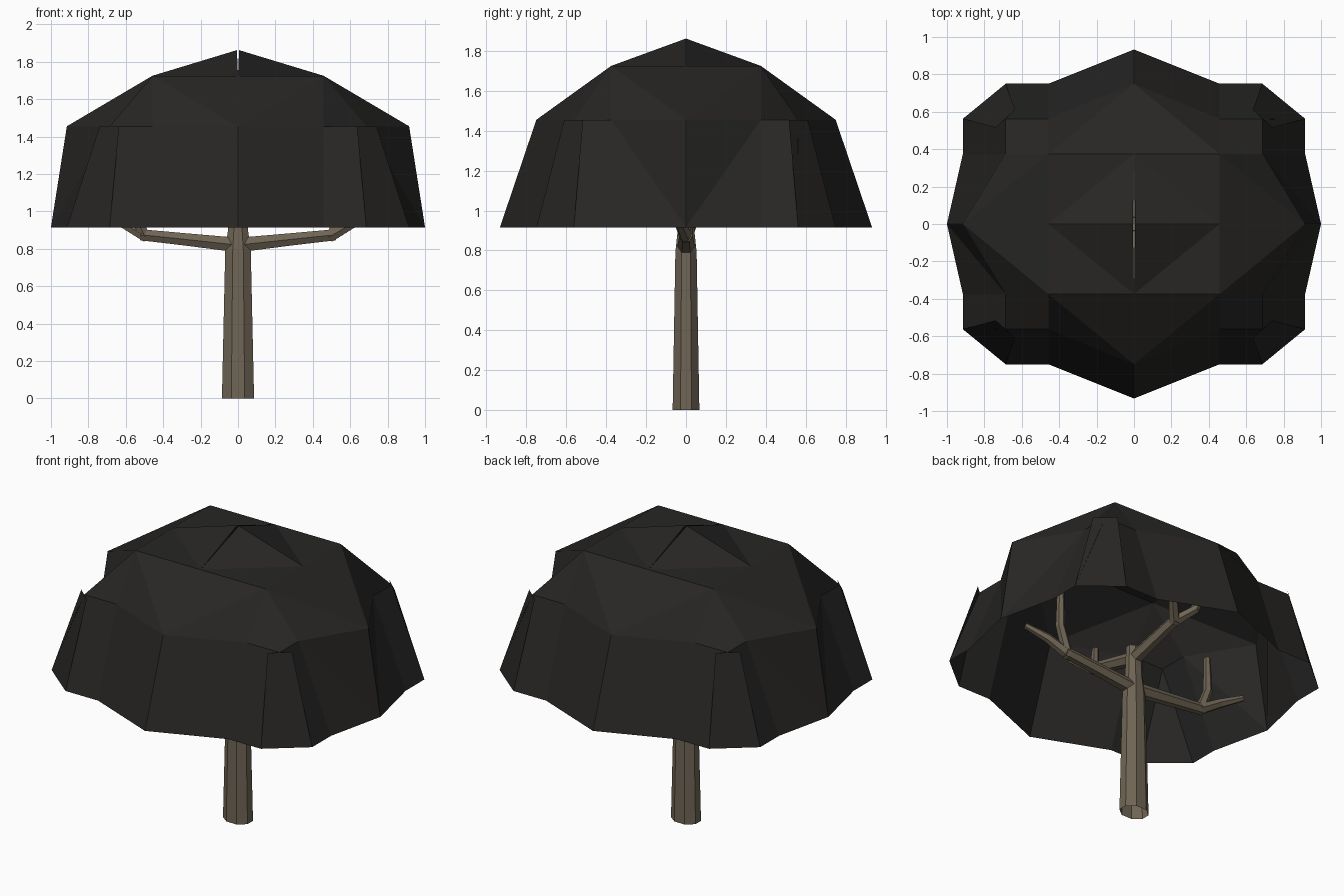
import bpy, bmesh
from mathutils import Vector
from math import cos, sin, pi

if "Cube" in bpy.data.objects:
    bpy.data.objects.remove(bpy.data.objects["Cube"])


def material(name, color):
    m = bpy.data.materials.new(name)
    m.diffuse_color = (*color, 1)
    m.use_nodes = True
    m.node_tree.nodes["Principled BSDF"].inputs["Base Color"].default_value = m.diffuse_color
    return m


def finish(bm, name, mat):
    me = bpy.data.meshes.new(name)
    bm.to_mesh(me)
    bm.free()
    me.materials.append(mat)
    ob = bpy.data.objects.new(name, me)
    bpy.context.collection.objects.link(ob)
    return ob


def tube(name, path, radii, mat, sides=6, squash=1.0, cap=True):
    """Faceted tapering tube along a path."""
    bm = bmesh.new()
    pts = [Vector(p) for p in path]
    rings = []
    for i, p in enumerate(pts):
        d = (pts[min(i + 1, len(pts) - 1)] - pts[max(i - 1, 0)]).normalized()
        ref = Vector((0, 1, 0)) if abs(d.y) < 0.8 else Vector((1, 0, 0))
        u = ref.cross(d).normalized()
        v = d.cross(u)
        angles = [2 * pi * (k + 0.5) / sides for k in range(sides)]
        rings.append([bm.verts.new(p + radii[i] * (u * cos(a) + v * sin(a) * squash))
                      for a in angles])
    for a, b in zip(rings, rings[1:]):
        for k in range(sides):
            n = (k + 1) % sides
            bm.faces.new((a[k], a[n], b[n], b[k]))
    if cap:
        bm.faces.new(rings[-1])
    return finish(bm, name, mat)


bark = material("bark", (0.16, 0.13, 0.09))
leaf = material("foliage", (0.02, 0.019, 0.018))

# Trunk: hollow, open at both ends
tube("trunk", [(0, 0, 0), (0, 0, 0.79), (0, 0, 0.9), (0, 0, 1.09)],
     [0.093, 0.074, 0.058, 0.05], bark, sides=8, squash=0.78, cap=False)

# Branches: each one and its two forks, repeated by a half turn
for s, side in ((1, "right"), (-1, "left")):
    def turn(path):
        return [(s * x, s * y, z) for x, y, z in path]
    tube(f"branch_{side}", turn([(0, 0, 0.82), (0.28, 0, 0.85), (0.52, 0, 0.875)]),
         [0.045, 0.038, 0.034], bark)
    tube(f"outer_fork_{side}", turn([(0.49, 0, 0.865), (0.62, -0.03, 0.94), (0.75, -0.08, 1.0)]),
         [0.034, 0.028, 0.018], bark)
    tube(f"upright_fork_{side}", turn([(0.5, 0, 0.87), (0.57, 0.02, 1.02), (0.6, 0.06, 1.27)]),
         [0.032, 0.028, 0.02], bark)
for s, side in ((1, "back"), (-1, "front")):
    tube(f"branch_{side}", [(0, 0, 1.02), (0, s * 0.38, 1.12)], [0.042, 0.034], bark)
    for t, end in ((1, "a"), (-1, "b")):
        tube(f"fork_{side}_{end}", [(0, s * 0.36, 1.11), (t * 0.08, s * 0.45, 1.18),
                                    (t * 0.13, s * 0.5, 1.35)], [0.034, 0.028, 0.02], bark)

# Canopy: one quadrant on a coarse grid, mirrored to four; open below
GX, GY = 0.4575, 0.375
Z1, Z2, Z3 = 1.725, 1.455, 0.915


def g(x, y, z):
    return (x * GX, y * GY, z)


top = (0.006, 0, 1.862)                      # leaves the narrow slit at the crown
a0, a1, a2 = g(1, 0, Z1), g(1, 1, Z1), g(0, 1, Z1)
b0, b1, b2, b3, b4 = (g(2, 0, Z2), g(1.5, 1, Z2), g(1.5, 1.5, Z2),
                      g(1, 1.5, Z2), g(0, 2, Z2))
c0, c1, c2, c3, c4, c5 = ((1, 0, Z3), g(2, 1, Z3), g(2, 1.5, Z3),
                          g(1.5, 2, Z3), g(1, 2, Z3), (0, 0.933, Z3))
quadrant = [
    (top, a0, a2), (a0, a1, a2),
    (a0, b0, a1), (b0, b1, a1), (a1, b1, b2, b3), (a1, b3, b4), (a1, b4, a2),
    (b0, c0, b1), (c0, c1, b1), (b1, c1, c2, b2), (b2, c3, c4, b3), (b3, c4, c5, b4),
    # corner panel, a little wider than the gap it covers
    ((0.74, 0.515, Z2), c2, c3, (0.635, 0.61, Z2)),
]
bm = bmesh.new()
for sx in (1, -1):
    for sy in (1, -1):
        for f in quadrant:
            vs = [bm.verts.new((x * sx, y * sy, z)) for x, y, z in f]
            bm.faces.new(vs if sx * sy > 0 else vs[::-1])
bmesh.ops.remove_doubles(bm, verts=bm.verts, dist=0.001)
finish(bm, "canopy", leaf)
